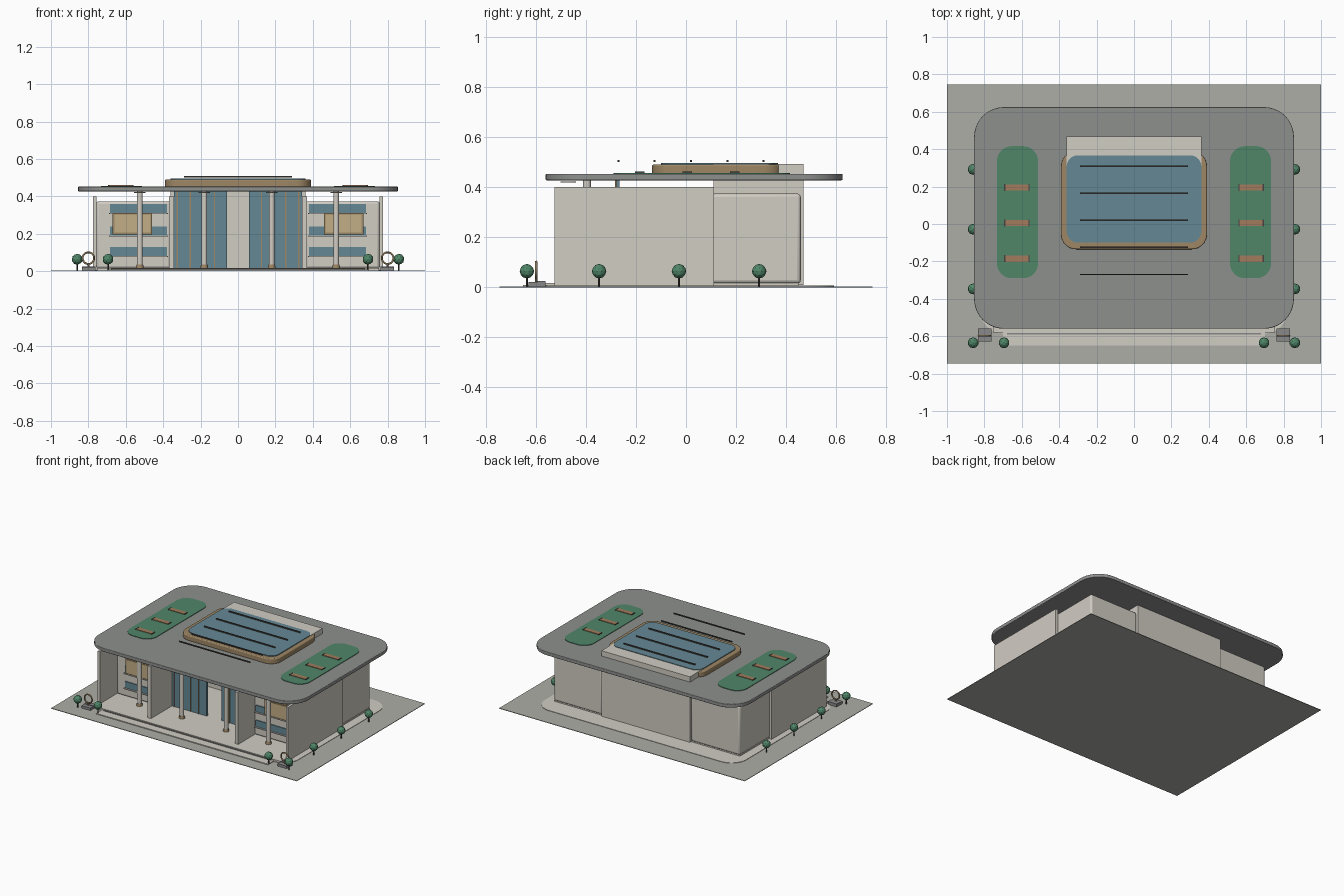
import bpy, bmesh, math

if "Cube" in bpy.data.objects:
    bpy.data.objects.remove(bpy.data.objects["Cube"])

def mat(name, r, g, b):
    m = bpy.data.materials.new(name)
    m.diffuse_color = (r, g, b, 1)
    m.use_nodes = True
    m.node_tree.nodes["Principled BSDF"].inputs["Base Color"].default_value = m.diffuse_color
    return m

CREAM = mat("cream_stone", .64, .61, .55)
PAVE = mat("paving", .42, .42, .39)
ROOF = mat("roof_grey", .27, .28, .27)
GLASS = mat("blue_glass", .13, .25, .30)
GOLD = mat("bronze_trim", .34, .24, .13)
PANEL = mat("warm_panel", .55, .43, .24)
GREEN = mat("planting", .08, .24, .14)
WOOD = mat("wood", .36, .20, .11)
DARK = mat("dark_metal", .06, .055, .05)
STONE = mat("dark_stone", .25, .25, .25)

def finish(bm, name, material, smooth=False):
    me = bpy.data.meshes.new(name)
    bm.to_mesh(me)
    bm.free()
    ob = bpy.data.objects.new(name, me)
    bpy.context.collection.objects.link(ob)
    me.materials.append(material)
    if smooth:
        bpy.context.view_layer.objects.active = ob
        bpy.ops.object.select_all(action='DESELECT')
        ob.select_set(True)
        bpy.ops.object.shade_smooth_by_angle(angle=math.radians(35))
    return ob

def box(name, x, y, z, material, corner=0, edge=0):
    """Box from (min, max) pairs; corner rounds the plan, edge softens all edges."""
    bm = bmesh.new()
    bmesh.ops.create_cube(bm, size=1)
    for v in bm.verts:
        v.co = [(lo + hi) / 2 + c * (hi - lo) for c, (lo, hi) in zip(v.co, (x, y, z))]
    if corner:
        up = [e for e in bm.edges if abs(e.verts[0].co.z - e.verts[1].co.z) > 1e-6]
        bmesh.ops.bevel(bm, geom=up, offset=corner, segments=10, profile=.5, affect='EDGES')
    ob = finish(bm, name, material, bool(corner or edge))
    if edge:
        mod = ob.modifiers.new("soft_edges", 'BEVEL')
        mod.width, mod.segments = edge, 3
        mod.limit_method = 'ANGLE'
    return ob

def cyl(name, x, y, z, r1, r2, material, n=24):
    bm = bmesh.new()
    bmesh.ops.create_cone(bm, cap_ends=True, segments=n, radius1=r1, radius2=r2, depth=z[1] - z[0])
    bmesh.ops.translate(bm, vec=(x, y, sum(z) / 2), verts=bm.verts)
    return finish(bm, name, material, True)

def span(s, a, b):
    """Mirror an x range to side s."""
    return tuple(sorted((s * a, s * b)))

def tree(x, y):
    cyl("tree_trunk", x, y, (.004, .045), .004, .004, DARK, 8)
    bm = bmesh.new()
    bmesh.ops.create_icosphere(bm, subdivisions=2, radius=.029)
    bmesh.ops.translate(bm, vec=(x, y, .064), verts=bm.verts)
    finish(bm, "tree_crown", GREEN)

# Site, plinth and front steps
box("site_ground", (-1, 1), (-.745, .745), (0, .004), PAVE)
box("plinth", (-.82, .82), (-.585, .59), (.003, .007), CREAM, corner=.12)
box("portico_floor", (-.755, .755), (-.58, .45), (.005, .018), CREAM)
box("front_step", (-.70, .70), (-.65, -.57), (.003, .010), CREAM)
box("step_nosing", (-.68, .68), (-.59, -.583), (.008, .015), STONE)

# Rear core rising through the roof
box("rear_core", (-.36, .36), (.11, .468), (.01, .492), CREAM)

# Roof slab, skylight and louvre bars
box("roof_slab", (-.855, .855), (-.56, .625), (.427, .453), ROOF, corner=.16, edge=.004)
box("skylight_frame", (-.39, .39), (-.135, .388), (.45, .49), GOLD, corner=.08, edge=.006)
box("skylight_glass", (-.36, .36), (-.10, .367), (.46, .496), GLASS, corner=.06)
for i in range(5):
    y = -.27 + i * .145
    box("louvre_bar", (-.29, .29), (y - .004, y + .004), (.5, .508), DARK)

# Entrance columns
for x in (-.525, -.18, .18, .525):
    cyl("column", x, -.395, (.015, .428), .0155, .0155, CREAM)
    cyl("column_base", x, -.395, (.015, .036), .021, .018, GOLD)
    cyl("soffit_light", x, -.47, (.419, .423), .03, .03, CREAM)

for s in (-1, 1):
    # Side wings and fin walls
    box("wing", span(s, .36, .757), (-.33, .458), (.015, .374), CREAM, edge=.014)
    box("outer_fin_wall", span(s, .757, .776), (-.524, .112), (.005, .4), CREAM)
    box("inner_fin_wall", span(s, .342, .368), (-.524, .112), (.005, .4), CREAM)

    # Ribbon windows with sills and the framed warm panel
    for z in (.335, .215, .105):
        box("ribbon_window", span(s, .38, .685), (-.337, -.325), (z - .024, z + .024), GLASS)
        box("window_sill", span(s, .375, .69), (-.345, -.325), (z - .03, z - .023), CREAM)
    box("panel_frame", span(s, .46, .67), (-.350, -.33), (.197, .312), GOLD)
    box("warm_panel", span(s, .469, .661), (-.354, -.33), (.206, .303), PANEL)

    # Lobby glazing with mullions
    box("lobby_glass", span(s, .06, .342), (-.278, -.266), (.018, .428), GLASS)
    for x in (.125, .19, .255, .325):
        box("mullion", span(s, x - .003, x + .003), (-.284, -.266), (.018, .428), GOLD)

    # Roof garden with benches
    box("roof_garden", span(s, .513, .733), (-.29, .416), (.452, .457), GREEN, corner=.08)
    for y in (-.185, .005, .195):
        box("roof_bench", span(s, .565, .688), (y - .017, y + .017), (.456, .461), WOOD)
        for x in (.562, .691):
            box("bench_end", span(s, x - .003, x + .003), (y - .019, y + .019), (.455, .462), DARK)

    # Ring sculpture on a two-part pedestal
    box("pedestal_front", span(s, .762, .835), (-.628, -.593), (.004, .022), STONE)
    box("pedestal_back", span(s, .762, .835), (-.593, -.56), (.004, .026), STONE)
    bpy.ops.mesh.primitive_torus_add(major_radius=.031, minor_radius=.005, major_segments=32,
                                     minor_segments=10, location=(s * .80, -.598, .07),
                                     rotation=(math.pi / 2, 0, 0))
    ring = bpy.context.object
    ring.name = "ring_sculpture"
    ring.data.materials.append(GOLD)
    bpy.ops.object.shade_smooth()
    cyl("ring_post", s * .80, -.598, (.02, .038), .005, .005, GOLD, 10)

    # Trees along the sides and at the front
    for x, y in ((.86, -.635), (.695, -.635), (.86, -.347), (.86, -.028), (.86, .292)):
        tree(s * x, y)
